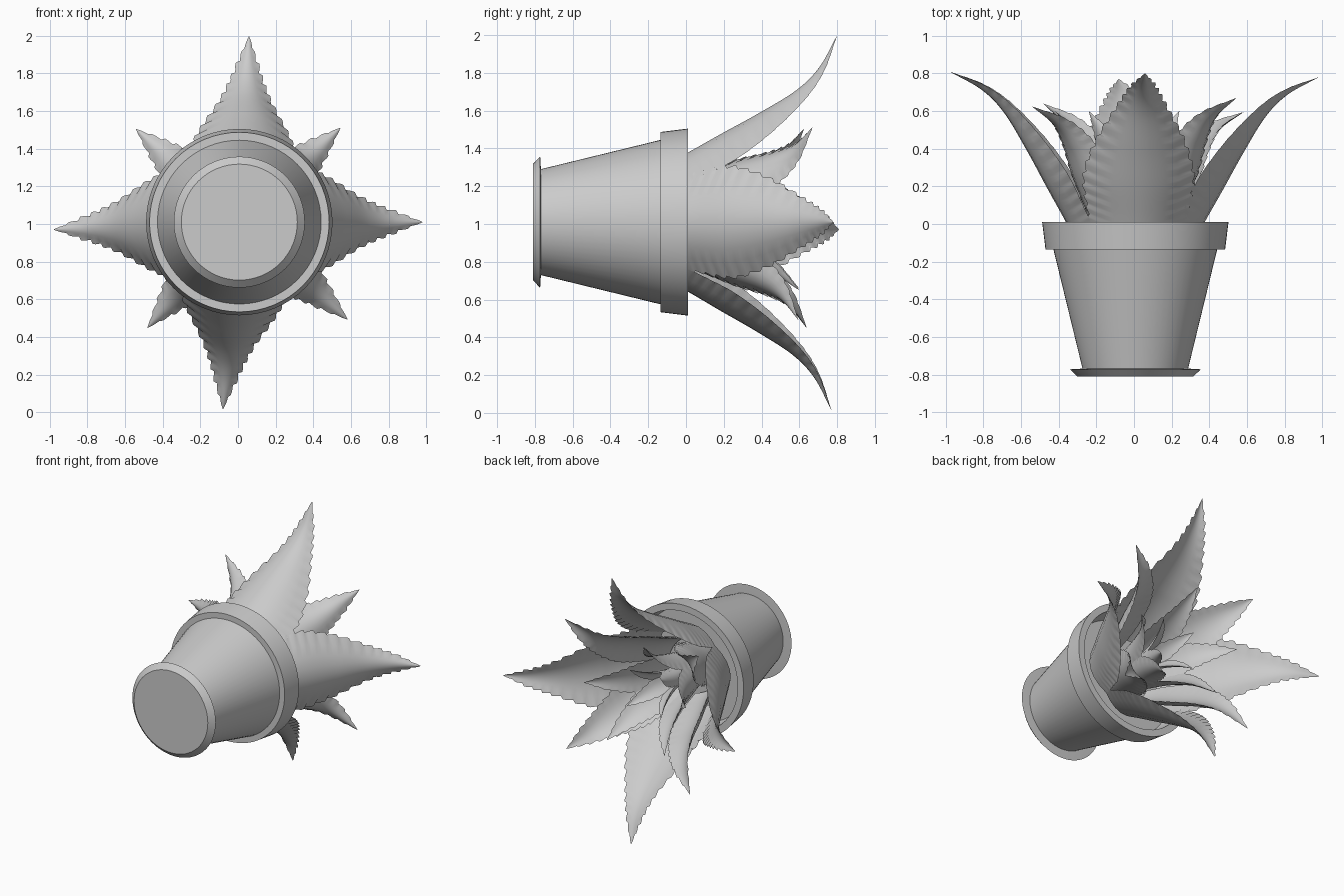
import bpy, math
from mathutils import Vector

if "Cube" in bpy.data.objects:
    bpy.data.objects.remove(bpy.data.objects["Cube"])

CX, CZ = 0.007, 1.01      # pot axis runs along y through this point


def finish(name, verts, faces, angle):
    me = bpy.data.meshes.new(name)
    me.from_pydata(verts, [], faces)
    ob = bpy.data.objects.new(name, me)
    bpy.context.collection.objects.link(ob)
    bpy.ops.object.select_all(action='DESELECT')
    ob.select_set(True)
    bpy.context.view_layer.objects.active = ob
    bpy.ops.object.mode_set(mode='EDIT')
    bpy.ops.mesh.select_all(action='SELECT')
    bpy.ops.mesh.remove_doubles(threshold=1e-5)
    bpy.ops.mesh.normals_make_consistent(inside=False)
    bpy.ops.object.mode_set(mode='OBJECT')
    bpy.ops.object.shade_smooth_by_angle(angle=math.radians(angle))
    return ob


def lathe(name, profile, n=64):
    """Revolve (radius, y) points around the pot axis."""
    verts, faces = [], []
    for r, y in profile:
        for i in range(n):
            a = 2 * math.pi * i / n
            verts.append((CX + r * math.cos(a), y, CZ + r * math.sin(a)))
    for k in range(len(profile) - 1):
        for i in range(n):
            j = (i + 1) % n
            faces.append((k * n + i, k * n + j, (k + 1) * n + j, (k + 1) * n + i))
    return finish(name, verts, faces, 30)


def spline(pts, t):
    """Catmull-Rom sample of a list of vectors, t in 0..1."""
    f = t * (len(pts) - 1)
    i = min(int(f), len(pts) - 2)
    u = f - i
    b, c = pts[i], pts[i + 1]
    a = pts[i - 1] if i > 0 else 2 * b - c
    d = pts[i + 2] if i + 2 < len(pts) else 2 * c - b
    return 0.5 * (2 * b + (c - a) * u + (2 * a - 5 * b + 4 * c - d) * u * u
                  + (3 * b - a - 3 * c + d) * u ** 3)


def leaf(name, spine, angle, tip_r, tip_y, teeth, tooth, cup, thick):
    """Cupped, saw-edged leaf; spine points are (radius, y, half width)."""
    pts = [Vector(p) for p in spine]
    kr, ky = tip_r / pts[-1].x, tip_y / pts[-1].y
    pts = [Vector((p.x * (1 + (kr - 1) * i / (len(pts) - 1)), p.y * ky, p.z))
           for i, p in enumerate(pts)]
    a = math.radians(angle)
    rad = Vector((math.cos(a), 0, math.sin(a)))
    tan = Vector((-math.sin(a), 0, math.cos(a)))
    up, org = Vector((0, 1, 0)), Vector((CX, 0, CZ))
    rows, cols = teeth * 4, 8
    verts, faces = [], []
    ring = 2 * cols
    for i in range(rows + 1):
        t = i / rows
        p = spline(pts, t)
        d = spline(pts, min(1, t + .01)) - spline(pts, max(0, t - .01))
        d = Vector((d.x, d.y)).normalized()
        along = rad * d.x + up * d.y
        inward = -rad * d.y + up * d.x
        w = max(p.z, 0.0)
        saw = (0, .35, .8, 1)[i % 4] * tooth * min(1, w / .05) * min(1, t * 5)
        base = org + rad * p.x + up * p.y
        th = thick * min(1, w / pts[1].z)
        for k in range(ring):
            u = -1 + 2 * k / cols if k <= cols else 3 - 2 * k / cols
            s = math.copysign(saw, u) if abs(u) == 1 else 0
            lift = cup * w * u * u
            if k > cols:
                lift += th * (1 - u * u)
            verts.append(base + tan * (u * w + s) + inward * lift + along * abs(s) * .5)
    for i in range(rows):
        for k in range(ring):
            j = (k + 1) % ring
            faces.append((i * ring + k, i * ring + j, (i + 1) * ring + j, (i + 1) * ring + k))
    faces.append(tuple(range(ring)))
    return finish(name, verts, faces, 50)


# Pot with rim, and the saucer below it
lathe("pot", [(0, -.77), (.28, -.77), (.435, -.135), (.477, -.135), (.495, .01),
              (.445, .01), (.425, -.13), (0, -.13)])
lathe("saucer", [(0, -.81), (.308, -.81), (.348, -.772), (.28, -.768), (0, -.768)])

# Big outer leaves
outer = [(.31, -.1, .24), (.38, .03, .265), (.47, .19, .285), (.58, .39, .225),
         (.70, .585, .125), (.82, .705, .06), (.99, .80, 0)]
for i, (a, r, y) in enumerate([(0, .975, .78), (87, .99, .80), (182.3, .988, .81), (265, 1.0, .77)]):
    leaf(f"outer_leaf_{i + 1}", outer, a, r, y, 17, .016, .5, .04)

# Diagonal middle leaves
middle = [(.22, -.12, .12), (.29, .06, .15), (.38, .25, .165), (.46, .42, .125),
          (.56, .55, .07), (.74, .66, 0)]
for i, (a, r, y) in enumerate([(43, .735, .67), (138, .74, .625), (229, .745, .64), (318, .775, .595)]):
    leaf(f"middle_leaf_{i + 1}", middle, a, r, y, 15, .012, .5, .03)

# Inner leaves
inner = [(.12, -.12, .07), (.17, .08, .10), (.23, .28, .105), (.31, .45, .06), (.43, .60, 0)]
for i, a in enumerate((3, 100, 172, 235, 303)):
    leaf(f"inner_leaf_{i + 1}", inner, a, .43, .6, 13, .009, .5, .025)

# Young leaves at the heart
heart = [(.04, -.12, .04), (.06, .06, .06), (.09, .24, .06), (.14, .38, .035), (.20, .48, 0)]
for i, a in enumerate((50, 135, 228, 320)):
    leaf(f"heart_leaf_{i + 1}", heart, a, .20, .48, 10, .007, .55, .018)
